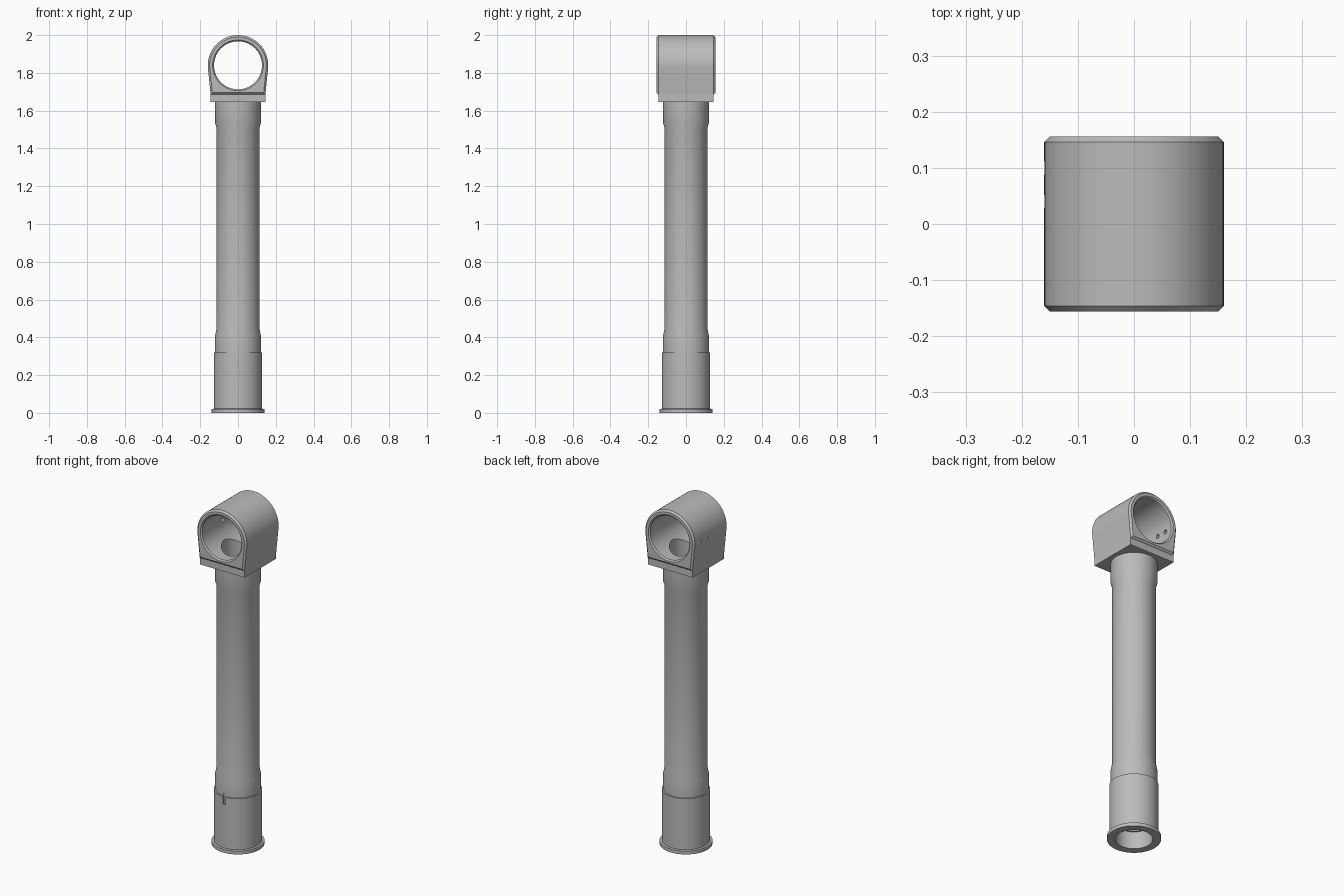
import bpy, bmesh, math
from mathutils import Matrix

if "Cube" in bpy.data.objects:
    bpy.data.objects.remove(bpy.data.objects["Cube"])


def material(name, rgb):
    m = bpy.data.materials.new(name)
    m.use_nodes = True
    m.diffuse_color = (*rgb, 1)
    m.node_tree.nodes["Principled BSDF"].inputs["Base Color"].default_value = (*rgb, 1)
    return m


GREY = material("mid_grey", (0.5, 0.5, 0.5))
LIGHT = material("light_grey", (0.85, 0.85, 0.85))
ALONG_X = Matrix.Rotation(math.pi / 2, 4, "Y")
ALONG_Y = Matrix.Rotation(math.pi / 2, 4, "X")


def make(name, bm, mat=GREY):
    bmesh.ops.recalc_face_normals(bm, faces=bm.faces)
    mesh = bpy.data.meshes.new(name)
    bm.to_mesh(mesh)
    bm.free()
    mesh.materials.append(mat)
    ob = bpy.data.objects.new(name, mesh)
    bpy.context.collection.objects.link(ob)
    return ob


def lathe(name, profile, closed=True, steps=72, matrix=Matrix()):
    """Spin (radius, height) points; closed profiles are hollow, open ones get caps."""
    bm = bmesh.new()
    rings = [[bm.verts.new((r * math.cos(a), r * math.sin(a), z))
              for a in (math.tau * i / steps for i in range(steps))] for r, z in profile]
    pairs = list(zip(rings, rings[1:]))
    if closed:
        pairs.append((rings[-1], rings[0]))
    else:
        bm.faces.new(rings[0])
        bm.faces.new(rings[-1])
    for a, b in pairs:
        for i in range(steps):
            j = (i + 1) % steps
            bm.faces.new((a[i], a[j], b[j], b[i]))
    bm.transform(matrix)
    return make(name, bm)


def box(name, size, centre):
    bm = bmesh.new()
    bmesh.ops.create_cube(bm, size=1)
    bm.transform(Matrix.Translation(centre) @ Matrix.Diagonal((*size, 1)))
    return make(name, bm)


def cylinder(name, r, length, matrix, mat=GREY):
    bm = bmesh.new()
    bmesh.ops.create_cone(bm, cap_ends=True, segments=24, radius1=r, radius2=r, depth=length)
    bm.transform(matrix)
    return make(name, bm, mat)


def cut(ob, cutters):
    bpy.context.view_layer.objects.active = ob
    for c in cutters:
        c.hide_render = True
        mod = ob.modifiers.new("cut", "BOOLEAN")
        mod.operation = "DIFFERENCE"
        mod.solver = "EXACT"
        mod.object = c
        bpy.ops.object.modifier_apply(modifier=mod.name)


def smooth(ob):
    bpy.ops.object.select_all(action="DESELECT")
    ob.select_set(True)
    bpy.context.view_layer.objects.active = ob
    bpy.ops.object.shade_smooth_by_angle(angle=math.radians(25))


# Hollow tube with bottom flange, sleeve and swollen ends
tube = lathe("tube", [
    (0.14, 0), (0.14, 0.02), (0.128, 0.022), (0.128, 0.32), (0.121, 0.32),
    (0.121, 0.41), (0.113, 0.45), (0.113, 1.505), (0.121, 1.535), (0.121, 1.646),
    (0.088, 1.646), (0.088, 0.1), (0.097, 0.1), (0.097, 0)])
slot = box("slot_cutter", (0.016, 0.03, 0.06), (0, -0.135, 0.305))
cut(tube, [slot])
smooth(tube)

# Arched head: round top with sides running down to the base plate
R, CZ, BOTTOM, HALF = 0.16, 1.84, 1.685, 0.145
bm = bmesh.new()
start = -math.radians(8)
span = math.pi - 2 * start
outline = [(HALF, BOTTOM)]
for i in range(49):
    a = start + span * i / 48
    outline.append((R * math.cos(a), CZ + R * math.sin(a)))
outline.append((-HALF, BOTTOM))
face = bm.faces.new([bm.verts.new((x, -0.156, z)) for x, z in outline])
ext = bmesh.ops.extrude_face_region(bm, geom=[face])
bmesh.ops.translate(bm, vec=(0, 0.312, 0),
                    verts=[g for g in ext["geom"] if isinstance(g, bmesh.types.BMVert)])
rims = [e for e in bm.edges if abs(e.verts[0].co.y - e.verts[1].co.y) < 0.001]
bmesh.ops.bevel(bm, geom=rims, offset=0.01, segments=1, affect="EDGES")
head = make("arched_head", bm)

plate = box("base_plate", (2 * HALF, 2 * HALF, 0.04), (0, 0, 1.665))

# Cross bore with flared mouths, and the shaft opening below it
bore = lathe("bore_cutter", [(0.138, -0.16), (0.127, -0.148), (0.127, 0.148), (0.138, 0.16)],
             closed=False, matrix=Matrix.Translation((0, 0, CZ)) @ ALONG_Y)
shaft = lathe("shaft_cutter", [(0.088, 1.6), (0.088, 1.8)], closed=False)

# Two side screws and four corner screws, each sunk in a hole
side_holes, corner_holes, screws = [], [], []
for y in (0.1, 0.04):
    side_holes.append(cylinder("side_hole_cutter", 0.012, 0.08,
                               Matrix.Translation((-0.145, y, CZ)) @ ALONG_X))
    screws.append(cylinder("side_screw", 0.012, 0.008,
                           Matrix.Translation((-0.153, y, CZ)) @ ALONG_X, LIGHT))
for x in (-0.122, 0.122):
    for y in (-0.122, 0.122):
        corner_holes.append(cylinder("corner_hole_cutter", 0.012, 0.03,
                                     Matrix.Translation((x, y, 1.645))))
        screws.append(cylinder("corner_screw", 0.012, 0.01,
                               Matrix.Translation((x, y, 1.653)), LIGHT))

cut(head, [bore, shaft] + side_holes)
cut(plate, [shaft] + corner_holes)
for ob in [head, plate] + screws:
    smooth(ob)
for c in [slot, bore, shaft] + side_holes + corner_holes:
    bpy.data.objects.remove(c)
